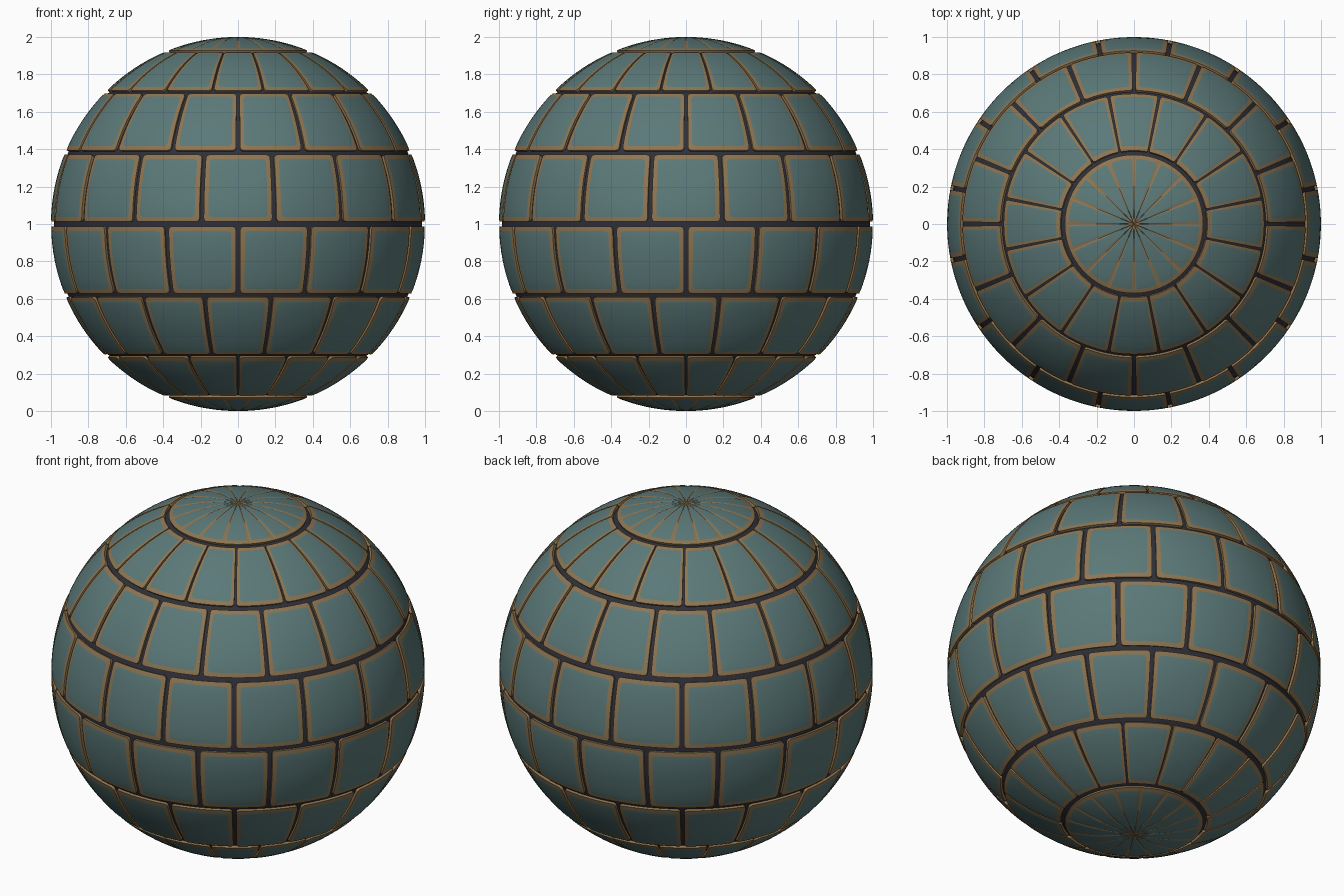
import bpy, bmesh, math
from mathutils import Vector

if "Cube" in bpy.data.objects:
    bpy.data.objects.remove(bpy.data.objects["Cube"])

ROWS, COLS = 8, 16
STEP = math.pi / ROWS          # 22.5 degrees, both in latitude and longitude
CORE = 0.985                   # groove floor radius


def material(name, rgb):
    m = bpy.data.materials.new(name)
    m.diffuse_color = (*rgb, 1)
    m.use_nodes = True
    m.node_tree.nodes["Principled BSDF"].inputs["Base Color"].default_value = m.diffuse_color
    return m


teal = material("teal panel", (0.105, 0.19, 0.19))
tan = material("tan border", (0.27, 0.18, 0.085))
dark = material("dark groove", (0.028, 0.028, 0.038))


def on_sphere(lon, lat, r):
    return Vector((r * math.cos(lat) * math.cos(lon),
                   r * math.cos(lat) * math.sin(lon), 1 + r * math.sin(lat)))


def rounded_rect(x0, x1, y0, y1, rad, side=6, arc=3):
    """Outline points of a rounded rectangle, counter-clockwise."""
    corners = [(x1 - rad, y0 + rad, -90), (x1 - rad, y1 - rad, 0),
               (x0 + rad, y1 - rad, 90), (x0 + rad, y0 + rad, 180)]
    rounded = [[(cx + rad * math.cos(math.radians(a + 90 * i / arc)),
                 cy + rad * math.sin(math.radians(a + 90 * i / arc)))
                for i in range(arc + 1)] for cx, cy, a in corners]
    pts = []
    for k in range(4):
        pts += rounded[k]
        (ax, ay), (bx, by) = rounded[k][-1], rounded[(k + 1) % 4][0]
        pts += [(ax + (bx - ax) * i / side, ay + (by - ay) * i / side)
                for i in range(1, side)]
    return pts


def add_panel(bm, lon, row):
    """One raised tile: tan wall and border, teal face."""
    lat0, lat1 = row * STEP, (row + 1) * STEP
    level = row if row >= 0 else -row - 1          # 0 at equator, 3 at pole
    gx = (0.0115, 0.0115, 0.0115 * 0.75, 0.0)[level]
    bx = 0.037 if level < 3 else 0.033
    low, high = 0.0125, 0.0125
    if row == 3:
        high = 0.0003
    if row == -4:
        low = 0.0003
    w = STEP / 2
    outer = rounded_rect(lon - w + gx, lon + w - gx, lat0 + low, lat1 - high,
                         0.02 if level < 3 else 0.0002)
    inner = rounded_rect(lon - w + bx, lon + w - bx, lat0 + 0.037, lat1 - 0.037, 0.022)
    mid = (lat0 + lat1) / 2
    loops = [(outer, CORE - 0.004), (outer, 0.998), (inner, 1.0)]
    for s in (0.8, 0.55, 0.28):
        loops.append(([(lon + (x - lon) * s, mid + (y - mid) * s) for x, y in inner], 1.0))
    rings = [[bm.verts.new(on_sphere(x, y, r)) for x, y in pts] for pts, r in loops]
    n = len(outer)
    for k in range(len(rings) - 1):
        for i in range(n):
            j = (i + 1) % n
            f = bm.faces.new((rings[k][i], rings[k][j], rings[k + 1][j], rings[k + 1][i]))
            f.material_index = 1 if k < 2 else 0
    centre = bm.verts.new(on_sphere(lon, mid, 1.0))
    for i in range(n):
        bm.faces.new((rings[-1][i], rings[-1][(i + 1) % n], centre))


def finish(bm, name, mats):
    me = bpy.data.meshes.new(name)
    bm.to_mesh(me)
    bm.free()
    for m in mats:
        me.materials.append(m)
    ob = bpy.data.objects.new(name, me)
    bpy.context.collection.objects.link(ob)
    bpy.ops.object.select_all(action='DESELECT')
    bpy.context.view_layer.objects.active = ob
    ob.select_set(True)
    bpy.ops.object.shade_smooth_by_angle(angle=math.radians(35))
    return ob


# Raised panels, staggered like bricks from row to row
bm = bmesh.new()
for row in range(-ROWS // 2, ROWS // 2):
    for c in range(COLS):
        add_panel(bm, (c + (0.5 if row % 2 else 0)) * STEP, row)
finish(bm, "sphere_panels", [teal, tan])

# Dark core showing through the grooves
bm = bmesh.new()
bmesh.ops.create_uvsphere(bm, u_segments=96, v_segments=48, radius=CORE)
bmesh.ops.translate(bm, verts=bm.verts, vec=(0, 0, 1))
finish(bm, "groove_core", [dark])
